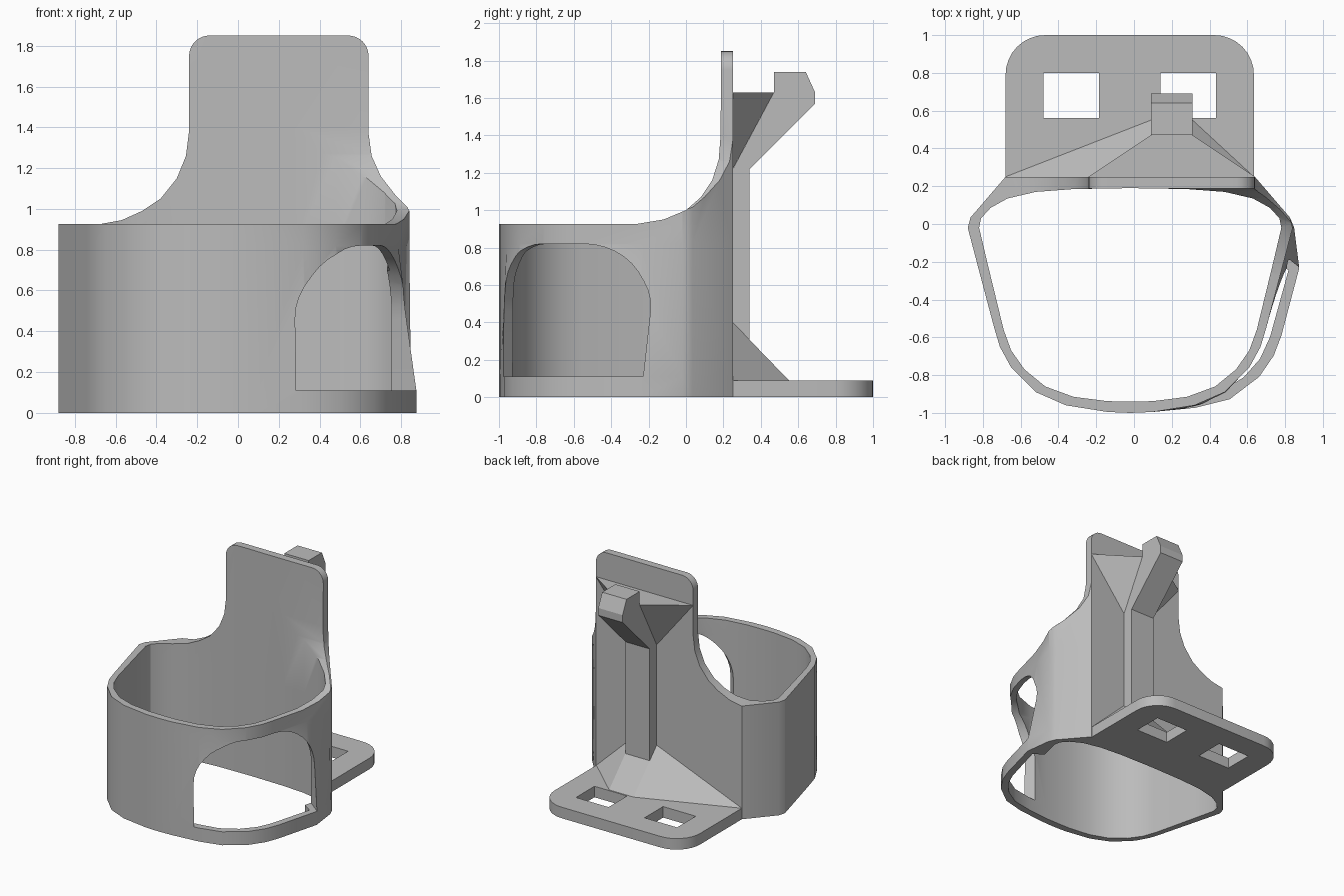
import bpy, bmesh, math
from mathutils import Vector

old = bpy.data.objects.get("Cube")
if old:
    bpy.data.objects.remove(old, do_unlink=True)

GREY = (0.5, 0.5, 0.5, 1)
mat = bpy.data.materials.new("plain grey")
mat.use_nodes = True
mat.diffuse_color = GREY
mat.node_tree.nodes["Principled BSDF"].inputs["Base Color"].default_value = GREY


def finish(bm, name):
    bmesh.ops.recalc_face_normals(bm, faces=bm.faces)
    mesh = bpy.data.meshes.new(name)
    bm.to_mesh(mesh)
    bm.free()
    mesh.materials.append(mat)
    ob = bpy.data.objects.new(name, mesh)
    bpy.context.collection.objects.link(ob)
    return ob


def loft(name, rings):
    """Closed solid through a stack of equal point rings."""
    bm = bmesh.new()
    rows = [[bm.verts.new(p) for p in ring] for ring in rings]
    n = len(rows[0])
    for a, b in zip(rows, rows[1:]):
        for i in range(n):
            j = (i + 1) % n
            bm.faces.new((a[i], a[j], b[j], b[i]))
    bm.faces.new(rows[0][::-1])
    bm.faces.new(rows[-1])
    return finish(bm, name)


def prism(name, pts, place, lo, hi):
    return loft(name, [[place(u, v, w) for u, v in pts] for w in (lo, hi)])


def hull(name, pts):
    bm = bmesh.new()
    for p in pts:
        bm.verts.new(p)
    bmesh.ops.convex_hull(bm, input=bm.verts)
    bmesh.ops.dissolve_limit(bm, angle_limit=0.01, verts=bm.verts, edges=bm.edges)
    return finish(bm, name)


def boolean(ob, tool, operation):
    mod = ob.modifiers.new(tool.name, "BOOLEAN")
    mod.operation, mod.object, mod.solver = operation, tool, "EXACT"
    tool.hide_render = True
    bpy.context.view_layer.objects.active = ob
    bpy.ops.object.modifier_apply(modifier=mod.name)
    bpy.data.objects.remove(tool, do_unlink=True)


def arc(cx, cy, r, start, end, steps=8):
    return [(cx + r * math.cos(math.radians(start + (end - start) * i / steps)),
             cy + r * math.sin(math.radians(start + (end - start) * i / steps)))
            for i in range(steps + 1)]


def along_z(u, v, w): return (u, v, w)
def along_y(u, v, w): return (u, w, v)
def along_x(u, v, w): return (w, u, v)


def clamp(t): return max(0, min(1, t))


# Cup wall: mirrored half outlines, flared around the window
OFFSET = -0.02
outer = [(.66, .25), (.845, .035), (.86, -.02), (.805, -.23), (.72, -.55), (.69, -.65),
         (.63, -.76), (.5, -.89), (.34, -.96), (.12, -.995), (0, -1)]
inner = [(0, .19), (.3, .185), (.5, .17), (.65, .135), (.74, .085), (.79, .03), (.8, -.02),
         (.76, -.19), (.748, -.24), (.67, -.56), (.63, -.67), (.56, -.77), (.45, -.86),
         (.3, -.915), (.12, -.938), (0, -.94)]


def mirrored(half):
    full = half + [(-x, y) for x, y in reversed(half) if x > 0]
    return [(x + OFFSET, y) for x, y in full]


def flared(outline, z, inside):
    ring = []
    for x, y in outline:
        side = clamp((-y - .19) / .05) if inside else clamp(-y / .23)
        amount = .09 * side * clamp((x - .25) / .45) * clamp((.82 - z) / .71)
        out = Vector((x, y + .2, 0)).normalized() * amount
        ring.append((x + out.x, y + out.y, z))
    return ring


def wall(name, half, levels, inside):
    rings = []
    for z in levels:
        ring = flared(mirrored(half), max(z, .11), inside)
        rings.append([(x, y, z) for x, y, _ in ring])
    return loft(name, rings)


cup = wall("cup_and_back_plate", outer, (0, .11, .82, 1.85), False)
boolean(cup, wall("cup_hollow", inner, (-.1, .11, .82, 2), True), "DIFFERENCE")

# Keep what lies below the side sweep and behind the front sweep
side = [(-1, -.1), (-1, .925), (-.68, .925), (-.57, .945), (-.47, .99), (-.38, 1.05),
        (-.3, 1.15), (-.255, 1.26), (-.24, 1.38)]
side += arc(-.14, 1.75, .1, 180, 90) + arc(.54, 1.75, .1, 90, 0)
side += [(.64, 1.37), (.655, 1.26), (.7, 1.16), (.77, 1.07), (.84, 1), (1, .94), (1, -.1)]
boolean(cup, prism("side_sweep", side, along_y, -1.2, .5), "INTERSECT")

front = [(.4, -.1), (-1.1, -.1), (-1.1, .925), (-.27, .925), (-.12, .95), (0, 1), (.08, 1.07),
         (.14, 1.16), (.175, 1.27), (.185, 1.4), (.188, 1.9), (.4, 1.9)]
boolean(cup, prism("front_sweep", front, along_x, -1.2, 1.2), "INTERSECT")

# Arched window through the front corner on the model's left
arch = [(-.59, .11), (.366, .11)] + arc(.006, .46, .36, 0, 90, 10) + arc(-.23, .46, .36, 90, 180, 10)


def diagonal(u, v, w):
    return (.62 * u + .78 * w, .78 * u - .62 * w, v)


boolean(cup, prism("window_cutter", arch, diagonal, .45, 1.6), "DIFFERENCE")

# Mounting foot with two slots
foot_outline = [(-.68, .24), (.635, .24)] + arc(.425, .79, .21, 0, 90) + arc(-.47, .79, .21, 90, 180)
foot = prism("mounting_foot", foot_outline, along_z, 0, .09)
for x0, x1 in ((-.48, -.185), (.14, .435)):
    slot = [(x0, .56), (x1, .56), (x1, .8), (x0, .8)]
    boolean(foot, prism("slot_cutter", slot, along_z, -.1, .3), "DIFFERENCE")

# Rear post with hooked arm
L, R = .09, .31
post = [(.245, .08), (.34, .08), (.34, 1.22), (.69, 1.57), (.69, 1.63), (.64, 1.74),
        (.47, 1.74), (.47, 1.63), (.245, 1.21)]
prism("rear_post_and_hook", post, along_x, L, R)

# Gussets spreading from the post to the plate and the foot
def gusset(name, x0, x1, z_wide, z_point, depth):
    hull(name, [(x0, .25, z_wide), (x1, .25, z_wide)]
         + [(x, y, z) for x in (L, R) for y, z in ((depth, z_wide), (.25, z_point))])


gusset("lower_gusset", -.68, .635, .09, .4, .55)
gusset("upper_gusset", -.24, .64, 1.63, 1.22, .47)

# Smooth the curved walls, keep edges crisp
bpy.ops.object.select_all(action="DESELECT")
for ob in (cup, foot):
    ob.select_set(True)
bpy.context.view_layer.objects.active = cup
bpy.ops.object.shade_smooth_by_angle(angle=math.radians(28))
